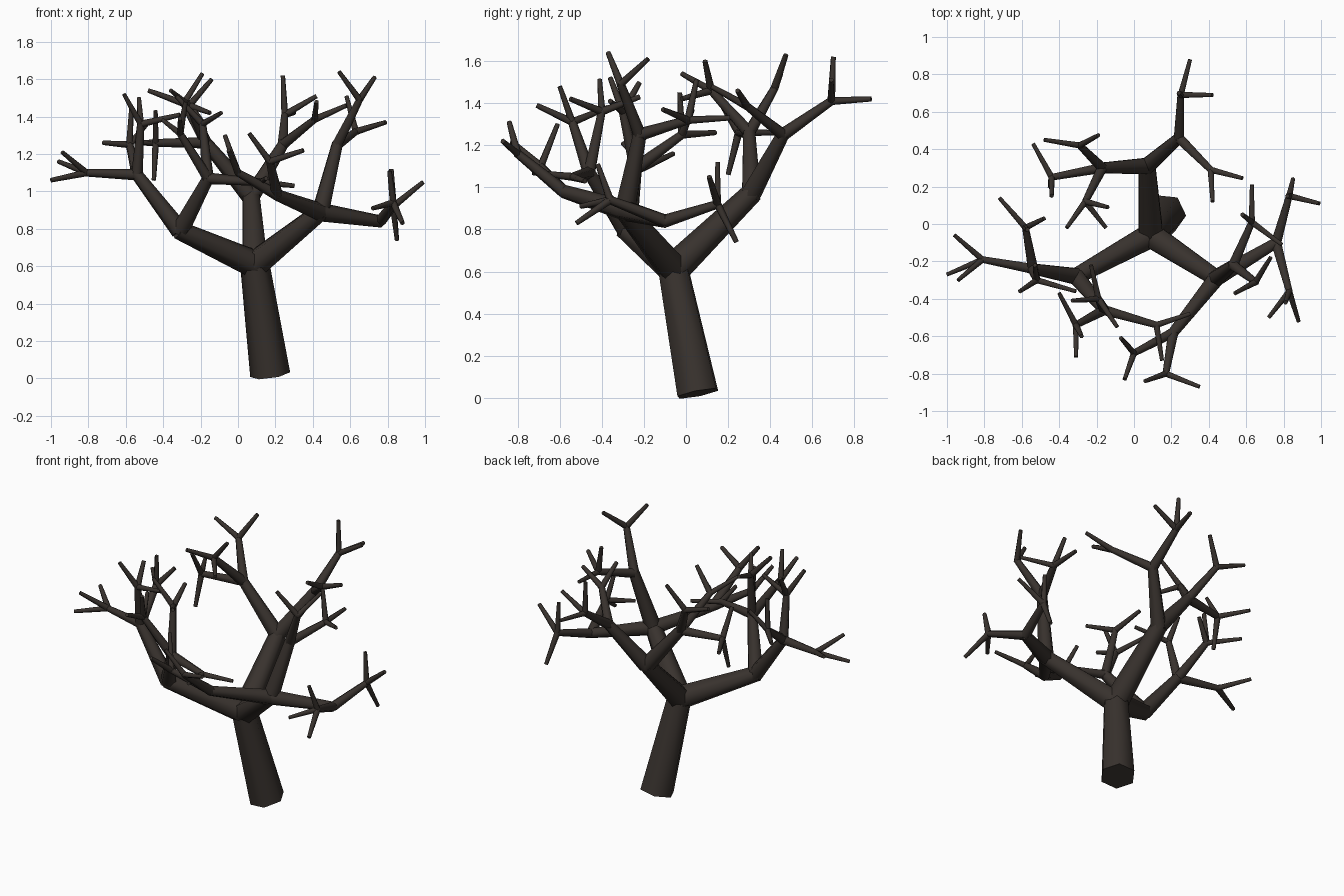
import bpy, bmesh
from math import radians
from mathutils import Vector, Matrix

bark = bpy.data.materials.new("bark")
bark.diffuse_color = (0.04, 0.032, 0.027, 1)

# (start radius, end radius, sides) per branching level
LEVELS = [(0.108, 0.078, 6), (0.076, 0.050, 6), (0.050, 0.032, 6),
          (0.031, 0.020, 6), (0.019, 0.012, 6)]


def segment(bm, a, b, level):
    """Tapered cylinder from a to b, slightly overlapping at joints."""
    a, b = Vector(a), Vector(b)
    r1, r2, sides = LEVELS[level]
    d = (b - a).normalized()
    if level < 4:
        b = b + d * r2 * 0.3
    rot = d.to_track_quat('Z', 'Y').to_matrix().to_4x4()
    bmesh.ops.create_cone(bm, cap_ends=True, segments=sides, radius1=r1, radius2=r2,
                          depth=(b - a).length,
                          matrix=Matrix.Translation((a + b) / 2) @ rot)


def grow(bm, start, node, level):
    """A node is (point, [child nodes]); a bare point is a twig tip."""
    if isinstance(node[0], tuple):
        point, children = node
    else:
        point, children = node, []
    segment(bm, start, point, level)
    for child in children:
        grow(bm, point, child, level + 1)


def make(name, start, node, level):
    bm = bmesh.new()
    grow(bm, start, node, level)
    mesh = bpy.data.meshes.new(name)
    bm.to_mesh(mesh)
    bm.free()
    mesh.materials.append(bark)
    ob = bpy.data.objects.new(name, mesh)
    bpy.context.collection.objects.link(ob)
    # Smooth round the bark, sharp at the cut ends
    bpy.ops.object.select_all(action='DESELECT')
    ob.select_set(True)
    bpy.context.view_layer.objects.active = ob
    bpy.ops.object.shade_smooth_by_angle(angle=radians(65))


# Trunk
fork = (0.09, -0.06, 0.61)
make("trunk", (0.172, 0.056, 0.021), fork, 0)

# Left limb
make("left_limb", fork, ((-0.31, -0.28, 0.79), [
    ((-0.54, -0.24, 1.09), [
        ((-0.81, -0.19, 1.10), [(-0.96, -0.06, 1.16), (-1.0, -0.27, 1.06), (-0.94, -0.30, 1.21)]),
        ((-0.58, -0.02, 1.25), [(-0.72, 0.14, 1.26), (-0.57, -0.03, 1.45), (-0.48, 0.03, 1.37)]),
        ((-0.52, -0.30, 1.36), [(-0.61, -0.36, 1.52), (-0.31, -0.36, 1.41), (-0.53, -0.22, 1.50)]),
    ]),
    ((-0.16, -0.46, 1.07), [
        ((-0.19, -0.40, 1.36), [(-0.23, -0.22, 1.43), (-0.33, -0.41, 1.51), (-0.09, -0.55, 1.42)]),
        ((-0.31, -0.54, 1.31), [(-0.31, -0.71, 1.39), (-0.40, -0.37, 1.38), (-0.28, -0.60, 1.48)]),
        ((0.12, -0.54, 1.05), [(0.15, -0.73, 1.07), (0.30, -0.48, 1.03)]),
    ]),
]), 1)

# Right limb
make("right_limb", fork, ((0.44, -0.29, 0.89), [
    ((0.53, -0.22, 1.25), [
        ((0.63, 0.01, 1.32), [(0.63, 0.21, 1.33), (0.79, -0.11, 1.37), (0.58, 0.05, 1.51)]),
        ((0.65, -0.31, 1.49), [(0.73, -0.18, 1.61), (0.54, -0.37, 1.64)]),
    ]),
    ((0.21, -0.58, 0.98), [
        ((0.0, -0.69, 1.10), [(-0.07, -0.61, 1.30), (-0.05, -0.83, 1.22)]),
        ((0.17, -0.80, 1.16), [(0.35, -0.87, 1.22), (0.06, -0.84, 1.31)]),
    ]),
    ((0.76, -0.10, 0.84), [
        ((0.83, 0.15, 0.92), [(0.85, 0.24, 0.74), (0.99, 0.11, 1.05), (0.82, 0.15, 1.12)]),
        ((0.83, -0.36, 0.94), [(0.72, -0.50, 0.91), (0.88, -0.52, 0.83), (0.81, -0.42, 1.11)]),
    ]),
]), 1)

# Back limb
make("back_limb", fork, ((0.07, 0.31, 0.97), [
    ((0.24, 0.46, 1.25), [
        ((0.25, 0.69, 1.41), [(0.30, 0.88, 1.42), (0.42, 0.69, 1.51), (0.24, 0.70, 1.62)]),
        ((0.41, 0.29, 1.385), [(0.58, 0.245, 1.46), (0.42, 0.12, 1.48)]),
    ]),
    ((-0.17, 0.30, 1.26), [
        ((-0.29, 0.42, 1.47), [(-0.48, 0.45, 1.54), (-0.19, 0.475, 1.63)]),
        ((-0.44, 0.25, 1.26), [(-0.54, 0.43, 1.26), (-0.45, 0.20, 1.06), (-0.44, 0.15, 1.43)]),
        ((-0.26, 0.12, 1.46), [(-0.14, 0.09, 1.60), (-0.36, -0.02, 1.54), (-0.15, -0.02, 1.42)]),
    ]),
]), 1)
